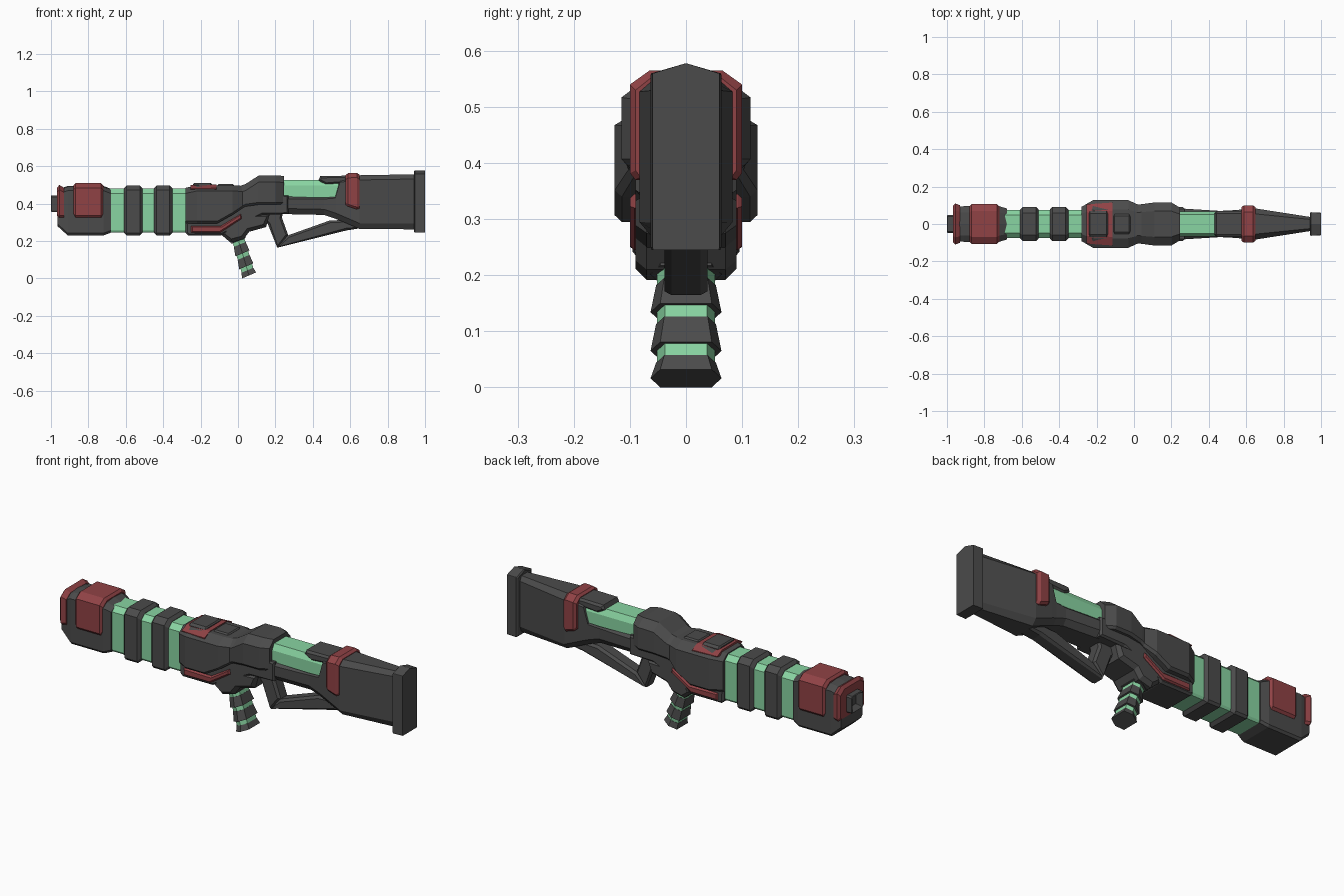
import bpy, bmesh
from mathutils import Vector

if "Cube" in bpy.data.objects:
    bpy.data.objects.remove(bpy.data.objects["Cube"])


def material(name, rgb):
    m = bpy.data.materials.new(name)
    m.diffuse_color = (*rgb, 1)
    m.use_nodes = True
    m.node_tree.nodes["Principled BSDF"].inputs["Base Color"].default_value = m.diffuse_color
    return m


DARK = material("dark_grey", (0.07, 0.07, 0.07))
RED = material("red", (0.28, 0.055, 0.06))
GREEN = material("green", (0.25, 0.66, 0.36))


def finish(bm, name, mat):
    bmesh.ops.recalc_face_normals(bm, faces=bm.faces)
    me = bpy.data.meshes.new(name)
    bm.to_mesh(me)
    bm.free()
    ob = bpy.data.objects.new(name, me)
    bpy.context.collection.objects.link(ob)
    me.materials.append(mat)
    return ob


def skin(bm, rings):
    """Join equal vertex loops into a closed tube; returns the first cap."""
    loops = [[bm.verts.new(p) for p in r] for r in rings]
    n = len(loops[0])
    for a, b in zip(loops, loops[1:]):
        for i in range(n):
            j = (i + 1) % n
            bm.faces.new((a[i], a[j], b[j], b[i]))
    bm.faces.new(loops[-1])
    return bm.faces.new(loops[0][::-1])


def loft(name, stations, mat=DARK, chamfer=0.025, top=0.65, base=0.9, low=0.012, peak=0.0, hole=0):
    """Stations along x: (x, half width, bottom z, top z)."""
    bm = bmesh.new()
    rings = []
    for x, w, b, t in stations:
        half = [(w * base, b), (w, b + low), (w, t - chamfer), (w * top, t - peak)]
        sec = half + [(0, t)] + [(-y, z) for y, z in reversed(half)]
        rings.append([Vector((x, y, z)) for y, z in sec])
    cap = skin(bm, rings)
    if hole:
        bmesh.ops.recalc_face_normals(bm, faces=bm.faces)
        bmesh.ops.inset_region(bm, faces=[cap], thickness=hole)
        bmesh.ops.translate(bm, verts=cap.verts, vec=(0.03, 0, 0))
    return finish(bm, name, mat)


def block(name, x0, x1, w, b, t, mat=DARK, edge=0.012, **kw):
    """Straight section with softened ends."""
    e = edge
    return loft(name, [(x0, w - e, b + e, t - e), (x0 + e, w, b, t),
                       (x1 - e, w, b, t), (x1, w - e, b + e, t - e)], mat, **kw)


def prism(name, pts, w, mat=DARK, inset=0.0):
    """Side profile (x, z) extruded across y, with bevelled outer faces."""
    bm = bmesh.new()
    skin(bm, [[Vector((x, s * (w - inset), z)) for x, z in pts] for s in (-1, 1)])
    bmesh.ops.recalc_face_normals(bm, faces=bm.faces)
    if inset:
        caps = [f for f in bm.faces if len(f.verts) == len(pts) and abs(f.normal.y) > 0.9]
        bmesh.ops.inset_region(bm, faces=caps, thickness=inset, depth=inset)
    return finish(bm, name, mat)


# Muzzle and front block
block("muzzle_tip", -1.0, -0.94, 0.048, 0.36, 0.45, edge=0.004, chamfer=0.008, low=0.008, top=0.85, hole=0.018)
loft("front_block", [(-0.965, 0.088, 0.285, 0.48), (-0.91, 0.095, 0.235, 0.50),
                     (-0.72, 0.095, 0.235, 0.50), (-0.68, 0.083, 0.25, 0.485)], peak=0.005)
loft("muzzle_band", [(-0.968, 0.098, 0.34, 0.49), (-0.955, 0.11, 0.33, 0.505), (-0.93, 0.10, 0.33, 0.49)], RED)
block("front_cover", -0.88, -0.72, 0.106, 0.33, 0.515, RED)

# Ribbed barrel
block("barrel_core", -0.70, -0.26, 0.076, 0.25, 0.485, GREEN, edge=0.001)
for i, x in enumerate((-0.61, -0.45)):
    block(f"barrel_ring_{i + 1}", x, x + 0.10, 0.092, 0.235, 0.502, edge=0.015)

# Receiver
loft("receiver", [(-0.28, 0.092, 0.30, 0.49), (-0.22, 0.127, 0.30, 0.503), (-0.11, 0.127, 0.30, 0.503),
                  (-0.03, 0.127, 0.345, 0.503), (0.03, 0.10, 0.385, 0.50)], chamfer=0.03, top=0.6)
loft("receiver_hump", [(0.0, 0.098, 0.37, 0.497), (0.04, 0.106, 0.39, 0.51), (0.11, 0.115, 0.40, 0.555),
                       (0.20, 0.115, 0.40, 0.557), (0.245, 0.088, 0.40, 0.553)], chamfer=0.035, top=0.6)
prism("receiver_core", [(-0.28, 0.25), (-0.265, 0.235), (-0.09, 0.235), (0.03, 0.295), (0.13, 0.345),
                        (0.27, 0.35), (0.27, 0.45), (-0.28, 0.45)], 0.09, inset=0.01)
prism("lower_trim", [(-0.25, 0.25), (-0.095, 0.25), (0.02, 0.325), (0.015, 0.35),
                     (-0.09, 0.287), (-0.25, 0.287)], 0.10, RED, 0.008)
loft("top_window", [(-0.255, 0.105, 0.48, 0.505), (-0.115, 0.115, 0.48, 0.507)], RED, top=0.6, low=0.003, chamfer=0.019)
block("top_sight", -0.24, -0.14, 0.07, 0.49, 0.516, edge=0.006, top=0.8, chamfer=0.01, low=0.003)
block("top_rail", -0.11, -0.02, 0.055, 0.48, 0.509, edge=0.006, top=0.8, chamfer=0.008, low=0.003)

# Raked pistol grip: dark flared segments with green gaps
prism("grip_collar", [(-0.09, 0.24), (-0.04, 0.197), (0.03, 0.215), (0.06, 0.255), (0.15, 0.28),
                      (0.17, 0.35), (-0.03, 0.35)], 0.09, inset=0.02)
AXIS = Vector((0.286, 0, -0.958))
ACROSS = Vector((0.92, 0, 0.39))


def grip_part(name, d0, d1, s0, s1, mat):
    bm = bmesh.new()
    rings = []
    for d, s in ((d0, s0), (d1, s1)):
        c = Vector((-0.005, 0, 0.235)) + AXIS * d
        half = [(-0.04, 0.045), (0.0, 0.062), (0.04, 0.045)]
        sec = half + [(u, -v) for u, v in reversed(half)]
        rings.append([c + ACROSS * u * s + Vector((0, v * s, 0)) for u, v in sec])
    skin(bm, rings)
    finish(bm, name, mat)


grip_part("grip_core", -0.04, 0.215, 0.84, 0.84, GREEN)
for i, d in enumerate((-0.02, 0.05, 0.122, 0.194)):
    grip_part(f"grip_segment_{i + 1}", d, d + (0.05 if i < 3 else 0.029), 0.86, 1.02, DARK)

# Trigger guard
prism("guard_strut", [(0.12, 0.35), (0.16, 0.295), (0.21, 0.17), (0.268, 0.237), (0.235, 0.33), (0.24, 0.36)], 0.038, inset=0.012)
prism("guard_bar", [(0.21, 0.17), (0.58, 0.262), (0.66, 0.275), (0.62, 0.32), (0.49, 0.315), (0.265, 0.235)], 0.038, inset=0.012)

# Stock
loft("stock", [(0.22, 0.085, 0.35, 0.455), (0.46, 0.07, 0.345, 0.455), (0.52, 0.073, 0.325, 0.46),
               (0.545, 0.075, 0.315, 0.545), (0.65, 0.083, 0.27, 0.557), (0.94, 0.038, 0.268, 0.562)], low=0.03, base=0.7)
block("stock_insert", 0.235, 0.55, 0.066, 0.43, 0.532, GREEN, edge=0.001, top=0.75, chamfer=0.03)
prism("insert_shroud", [(0.43, 0.53), (0.47, 0.505), (0.54, 0.51), (0.60, 0.50), (0.60, 0.555), (0.44, 0.553)], 0.069, inset=0.012)
loft("stock_band", [(0.575, 0.09, 0.40, 0.558), (0.588, 0.10, 0.39, 0.568),
                    (0.635, 0.10, 0.375, 0.57), (0.65, 0.09, 0.38, 0.56)], RED)
loft("butt_plate", [(0.94, 0.054, 0.255, 0.578), (0.945, 0.063, 0.25, 0.583), (1.0, 0.06, 0.25, 0.583)],
     chamfer=0.02, top=0.98, base=0.97, low=0.005, peak=0.018)
# Rest the model on the ground
bpy.context.view_layer.update()
low = min(v.co.z for o in bpy.context.collection.objects for v in o.data.vertices)
for o in bpy.context.collection.objects:
    o.location.z -= low
